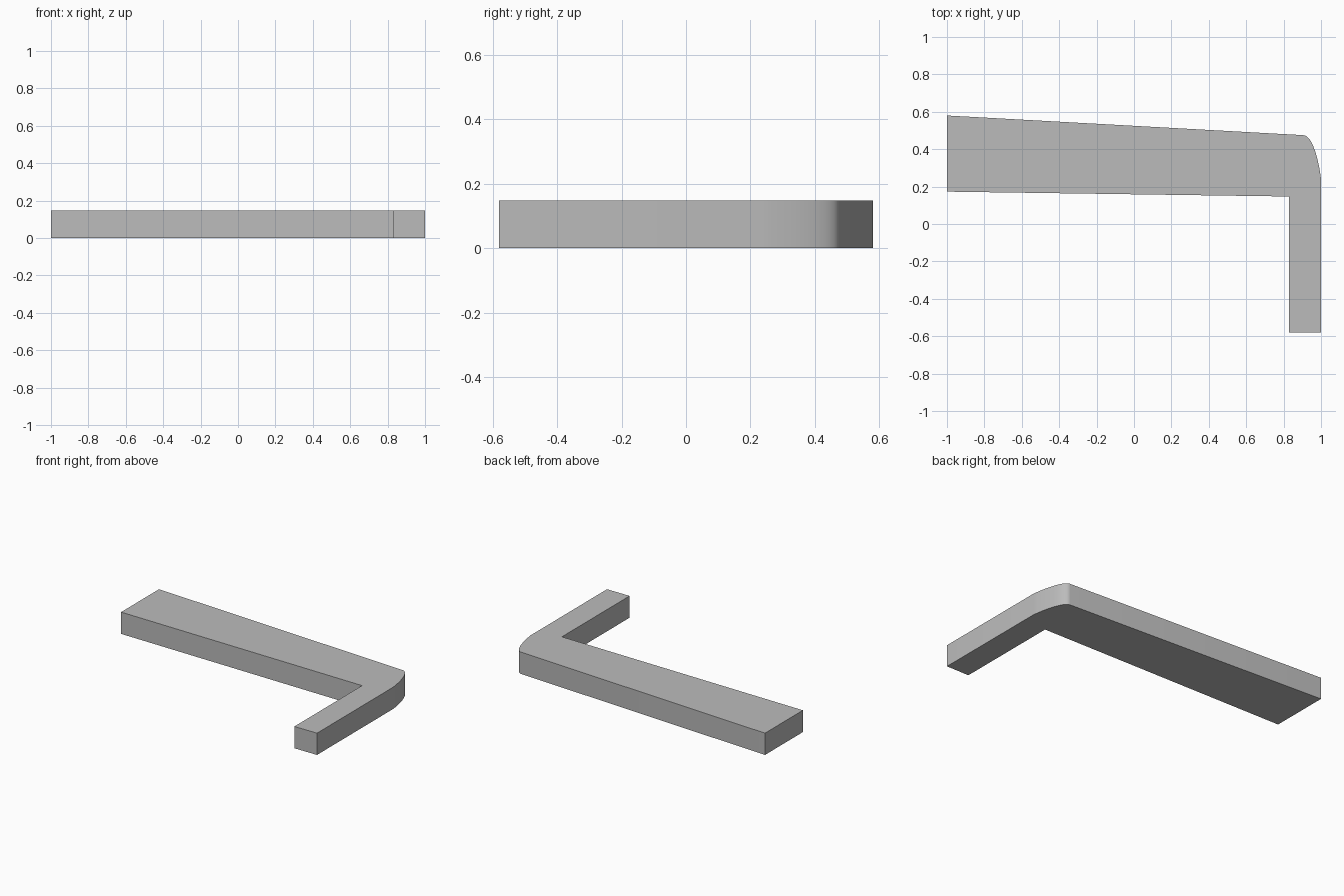
import bpy
import bmesh
import math
from mathutils import Vector
from mathutils.geometry import interpolate_bezier

cube = bpy.data.objects.get("Cube")
if cube:
    bpy.data.objects.remove(cube, do_unlink=True)

HEIGHT = 0.148

# Plain grey material
grey = bpy.data.materials.new("plain_grey")
grey.use_nodes = True
colour = (0.5, 0.5, 0.5, 1)
grey.diffuse_color = colour
grey.node_tree.nodes["Principled BSDF"].inputs["Base Color"].default_value = colour

# Rounded outer corner of the bend
corner = interpolate_bezier(Vector((1, 0.24)), Vector((0.985, 0.36)),
                            Vector((0.95, 0.475)), Vector((0.905, 0.475)), 14)

# Outline: tapered long arm, bend and narrow short arm
outline = [(-1, 0.58), (-1, 0.173), (0.83, 0.147), (0.83, -0.58), (1, -0.58)]
outline += [(p.x, p.y) for p in corner]

# Extrude the outline into a solid bracket
bm = bmesh.new()
base = bm.faces.new([bm.verts.new((x, y, 0)) for x, y in outline])
top = bmesh.ops.extrude_face_region(bm, geom=[base])["geom"]
bmesh.ops.translate(bm, vec=(0, 0, HEIGHT),
                    verts=[g for g in top if isinstance(g, bmesh.types.BMVert)])
bmesh.ops.recalc_face_normals(bm, faces=bm.faces)
mesh = bpy.data.meshes.new("angled_bracket")
bm.to_mesh(mesh)
bm.free()
mesh.materials.append(grey)

bracket = bpy.data.objects.new("angled_bracket", mesh)
bpy.context.collection.objects.link(bracket)

# Smooth the bend, keep the other edges sharp
bpy.ops.object.select_all(action="DESELECT")
bracket.select_set(True)
bpy.context.view_layer.objects.active = bracket
bpy.ops.object.shade_smooth_by_angle(angle=math.radians(30))
